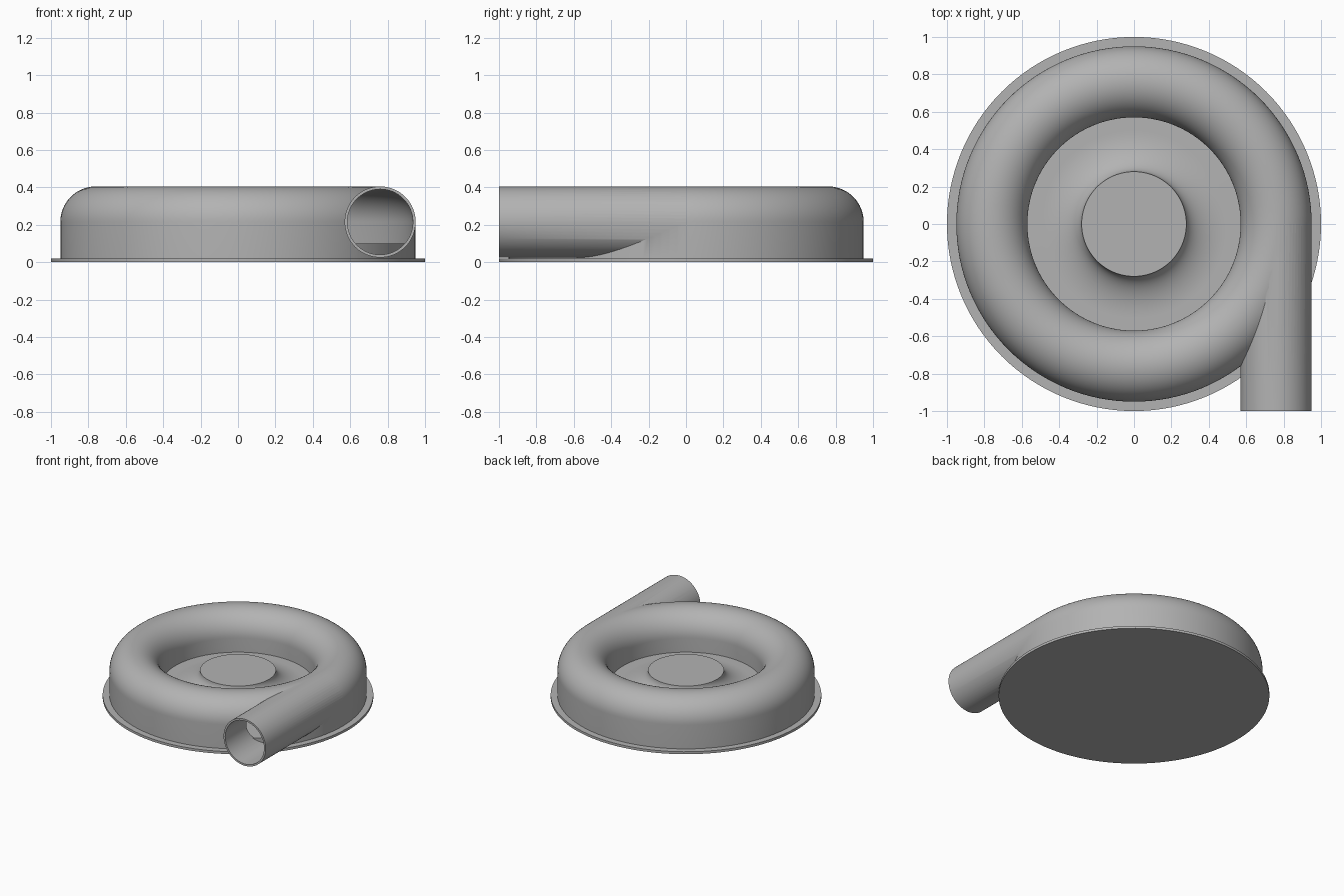
import bpy, bmesh
from math import sin, cos, pi, radians
from mathutils import Matrix, Vector

if "Cube" in bpy.data.objects:
    bpy.data.objects.remove(bpy.data.objects["Cube"])

grey = bpy.data.materials.new("plain_grey")
grey.use_nodes = True
grey.diffuse_color = (0.45, 0.45, 0.45, 1)
grey.node_tree.nodes["Principled BSDF"].inputs["Base Color"].default_value = (0.45, 0.45, 0.45, 1)

SEGMENTS = 128
RING, TUBE_Z, TUBE_R, WALL = 0.76, 0.215, 0.19, 0.015
FLOOR_Z = 0.1


def finish(name, bm):
    bmesh.ops.recalc_face_normals(bm, faces=bm.faces)
    mesh = bpy.data.meshes.new(name)
    bm.to_mesh(mesh)
    bm.free()
    mesh.materials.append(grey)
    obj = bpy.data.objects.new(name, mesh)
    bpy.context.collection.objects.link(obj)
    return obj


def lathe(name, profile, closed):
    """Spin an (r, z) profile around z; a closed profile makes a ring."""
    bm = bmesh.new()
    verts = [bm.verts.new((r, 0, z)) for r, z in profile]
    edges = [bm.edges.new(pair) for pair in zip(verts, verts[1:])]
    if closed:
        edges.append(bm.edges.new((verts[-1], verts[0])))
    bmesh.ops.spin(bm, geom=verts + edges, axis=(0, 0, 1), cent=(0, 0, 0),
                   angle=2 * pi, steps=SEGMENTS, use_merge=True)
    bmesh.ops.remove_doubles(bm, verts=bm.verts, dist=0.0001)
    return finish(name, bm)


def arch_ring(name, radius, bottom):
    """Ring with straight sides and a half-round top."""
    arc = [(RING + radius * cos(pi * i / 32), TUBE_Z + radius * sin(pi * i / 32))
           for i in range(33)]
    return lathe(name, [(RING - radius, bottom), (RING + radius, bottom)] + arc, True)


def rod(name, radius, y0, y1):
    """Cylinder along y on the outlet axis."""
    bm = bmesh.new()
    place = Matrix.Translation(Vector((RING, (y0 + y1) / 2, TUBE_Z))) @ Matrix.Rotation(pi / 2, 4, "X")
    bmesh.ops.create_cone(bm, cap_ends=True, segments=64, radius1=radius,
                          radius2=radius, depth=y1 - y0, matrix=place)
    return finish(name, bm)


def select_only(obj):
    bpy.ops.object.select_all(action="DESELECT")
    obj.select_set(True)
    bpy.context.view_layer.objects.active = obj


def combine(target, tool, operation):
    mod = target.modifiers.new(operation.lower(), "BOOLEAN")
    mod.operation, mod.solver, mod.object = operation, "EXACT", tool
    select_only(target)
    bpy.ops.object.modifier_apply(modifier=mod.name)
    bpy.data.objects.remove(tool)


# Base plate
base = lathe("base_plate", [(0, 0), (1, 0), (1, 0.02), (0, 0.02)], False)

# Hollow ring channel with its tangential outlet pipe
housing = arch_ring("ring_housing", TUBE_R, 0.015)
combine(housing, rod("outlet_pipe", TUBE_R, -1, 0), "UNION")
combine(housing, arch_ring("channel_cutter", TUBE_R - WALL, 0.05), "DIFFERENCE")
combine(housing, rod("bore_cutter", TUBE_R - WALL, -1.1, 0.02), "DIFFERENCE")

# Raised inner floor sweeping up to the flat hub
flare = [(0.5 - 0.22 * sin(pi / 2 * i / 16), 0.22 - 0.12 * cos(pi / 2 * i / 16))
         for i in range(17)]
hub = lathe("floor_and_hub", [(0, 0.015), (0.942, 0.015), (0.942, FLOOR_Z)] + flare + [(0, 0.22)], False)

for part in (base, housing, hub):
    select_only(part)
    bpy.ops.object.shade_smooth_by_angle(angle=radians(30))
